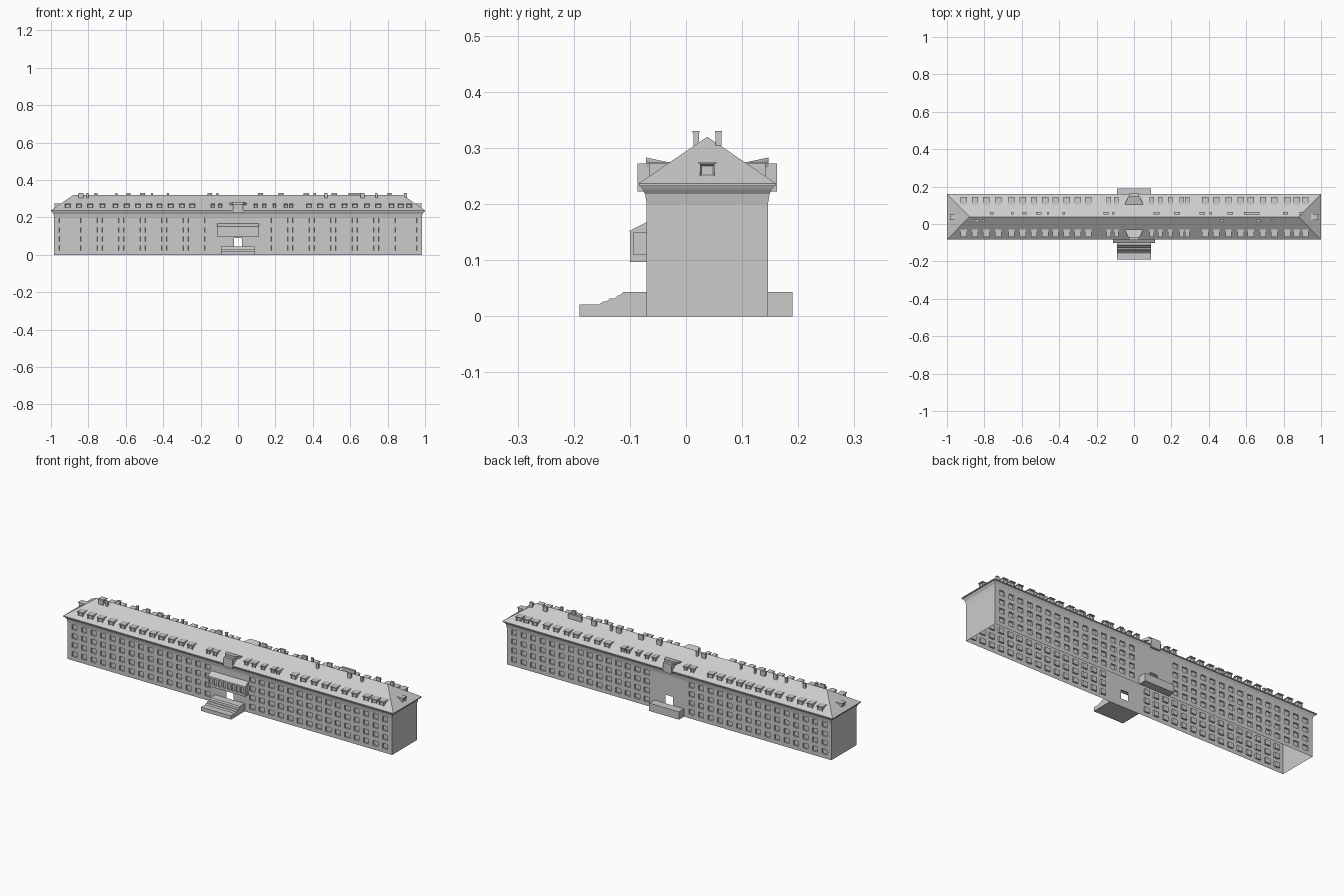
import bpy, bmesh
from math import pi
from mathutils import Matrix, Vector

if "Cube" in bpy.data.objects:
    bpy.data.objects.remove(bpy.data.objects["Cube"])

grey = bpy.data.materials.new("plain_grey")
grey.use_nodes = True
grey.diffuse_color = (0.6, 0.6, 0.6, 1)
grey.node_tree.nodes["Principled BSDF"].inputs["Base Color"].default_value = (0.6, 0.6, 0.6, 1)

YC = 0.038            # centre line of the block
HX, HY = 0.983, 0.108  # half length and half depth of the walls


def finish(bm, name, recalc=True):
    if recalc:
        bmesh.ops.recalc_face_normals(bm, faces=bm.faces)
    mesh = bpy.data.meshes.new(name)
    bm.to_mesh(mesh)
    bm.free()
    mesh.materials.append(grey)
    ob = bpy.data.objects.new(name, mesh)
    bpy.context.collection.objects.link(ob)
    return ob


def turned(angle, x=0):
    return Matrix.Translation((x, YC, 0)) @ Matrix.Rotation(angle, 4, "Z")


def box(bm, x0, x1, y0, y1, z0, z1, m=Matrix()):
    size = Matrix.Diagonal((x1 - x0, y1 - y0, z1 - z0, 1))
    mid = Matrix.Translation(((x0 + x1) / 2, (y0 + y1) / 2, (z0 + z1) / 2))
    return bmesh.ops.create_cube(bm, size=1, matrix=m @ mid @ size)["verts"]


def prism(bm, half, profile):
    """Extrude a (y, z) profile across x."""
    face = bm.faces.new([bm.verts.new((-half, y, z)) for y, z in profile])
    new = bmesh.ops.extrude_face_region(bm, geom=[face])["geom"]
    verts = [v for v in new if isinstance(v, bmesh.types.BMVert)]
    bmesh.ops.translate(bm, verts=verts, vec=(2 * half, 0, 0))


def panel(bm, xs, zs, depth, m, window=None, hole=None):
    """Wall grid with recessed window cells and an open door cell."""
    grid = [[bm.verts.new(m @ Vector((x, -depth, z))) for x in xs] for z in zs]
    recessed = []
    for j in range(len(zs) - 1):
        for i in range(len(xs) - 1):
            if hole and hole(i, j):
                continue
            f = bm.faces.new((grid[j][i], grid[j][i + 1], grid[j + 1][i + 1], grid[j + 1][i]))
            if window and window(i, j):
                recessed.append(f)
    if recessed:
        bm.normal_update()
        bmesh.ops.inset_individual(bm, faces=recessed, thickness=0.0005, depth=-0.008)


# Walls, open underneath, with four storeys of recessed windows
TOP = 0.22
rows = [0]
for s in range(4):
    rows += [0.022 + 0.049 * s, 0.049 + 0.049 * s]
rows.append(TOP)
COLS, START, STEP = 15, 0.12, 0.0575
cols = [0.1]
for c in range(COLS):
    cols += [START + STEP * c, START + STEP * c + 0.031]
cols.append(HX)

bm = bmesh.new()
odd = lambda i, j: i % 2 == 1 and j % 2 == 1
for angle in (0, pi):
    m = turned(angle)
    panel(bm, cols, rows, HY, m, window=odd)
    panel(bm, [-x for x in reversed(cols)], rows, HY, m, window=odd)
    panel(bm, [-0.1, -0.022, 0.022, 0.1], [0, 0.042, 0.09, TOP], HY, m,
          hole=lambda i, j: i == 1 and j == 1)
for angle in (pi / 2, -pi / 2):
    panel(bm, [-HY, HY], [0, TOP], HX, turned(angle))
finish(bm, "walls", recalc=False)


# Cornice and hipped roof, lofted through rectangular rings
def loft(name, rings):
    bm = bmesh.new()
    loops = [[bm.verts.new((sx * hx, YC + sy * hy, z))
              for sx, sy in ((-1, -1), (1, -1), (1, 1), (-1, 1))] for hx, hy, z in rings]
    for a, b in zip(loops, loops[1:]):
        for k in range(4):
            n = (k + 1) % 4
            bm.faces.new((a[k], a[n], b[n], b[k]))
    bm.faces.new(loops[0][::-1])
    bm.faces.new(loops[-1])
    bmesh.ops.remove_doubles(bm, verts=bm.verts, dist=0.0004)
    finish(bm, name)


loft("cornice", [(HX, HY, 0.2), (HX + 0.003, HY + 0.003, 0.218), (0.992, 0.115, 0.226),
                 (0.995, 0.119, 0.232)])
loft("hipped_roof", [(1.0, 0.122, 0.232), (1.0, 0.122, 0.237), (0.88, 0.0001, 0.32)])


# Dormers with recessed windows, on both slopes and both hips
def dormer(bm, m, depth, half):
    verts = box(bm, -half, half, -depth, -depth + 0.06, 0.243, 0.271, m)
    out = m.to_3x3() @ Vector((0, -1, 0))
    bm.normal_update()
    front = [f for f in {f for v in verts for f in v.link_faces} if f.normal.dot(out) > 0.9]
    bmesh.ops.inset_individual(bm, faces=front, thickness=0.004, depth=-0.004)
    box(bm, -half - 0.003, half + 0.003, -depth - 0.003, -depth + 0.06, 0.271, 0.275, m)


wide = [-0.91, -0.85, -0.79, -0.725, -0.655, -0.595, -0.535, -0.475, -0.42, -0.36,
        -0.30, -0.245, 0.38, 0.44, 0.505, 0.57, 0.625, 0.69, 0.75, 0.82, 0.87, 0.915]
small = [-0.135, -0.095, 0.095, 0.14, 0.195, 0.255, 0.285]
bm = bmesh.new()
for angle in (0, pi):
    for group, half in ((wide, 0.014), (small, 0.009)):
        for x in group:
            dormer(bm, turned(angle, x), 0.104, half)
for angle in (pi / 2, -pi / 2):
    dormer(bm, turned(angle), 0.982, 0.013)
finish(bm, "dormers")

# Central stair dormers with flared roofs that cut through the eaves
bm = bmesh.new()
for angle in (0, pi):
    m = turned(angle)
    box(bm, -0.027, 0.027, -0.124, -0.05, 0.222, 0.272, m)
    pts = [(s * w, y, z + t) for s in (-1, 1) for t in (0, 0.004)
           for w, y, z in ((0.03, -0.109, 0.279), (0.052, -0.062, 0.269))]
    pts += [(s * 0.027, -0.109, 0.265) for s in (-1, 1)]
    verts = [bm.verts.new(m @ Vector(p)) for p in pts]
    bmesh.ops.convex_hull(bm, input=verts)
finish(bm, "central_dormers")

# Chimneys either side of the ridge: (x, half width)
back = [(-0.76, 0.008), (-0.65, 0.006), (-0.585, 0.01), (-0.51, 0.014), (-0.46, 0.005),
        (-0.375, 0.005), (-0.15, 0.012), (-0.11, 0.006), (0.12, 0.014), (0.23, 0.014),
        (0.365, 0.014), (0.41, 0.006), (0.515, 0.014), (0.63, 0.04), (0.81, 0.012),
        (0.895, 0.008)]
front = [(-0.84, 0.014), (-0.805, 0.006), (0.47, 0.008), (0.665, 0.01), (0.74, 0.006)]
bm = bmesh.new()
for group, y in ((back, 0.058), (front, 0.018)):
    for x, half in group:
        box(bm, x - half, x + half, y - 0.005, y + 0.005, 0.285, 0.327)
        box(bm, x - half - 0.001, x + half + 0.001, y - 0.006, y + 0.006, 0.327, 0.33)
finish(bm, "chimneys")

# Glazed bay over the entrance
WALL = YC - HY
bm = bmesh.new()
prism(bm, 0.11, [(WALL, 0.097), (-0.094, 0.097), (-0.094, 0.15), (WALL, 0.15)])
prism(bm, 0.113, [(WALL, 0.149), (-0.101, 0.149), (-0.101, 0.152), (WALL, 0.168)])
box(bm, -0.113, 0.113, -0.1, WALL, 0.097, 0.11)
box(bm, -0.113, 0.113, -0.1, -0.094, 0.143, 0.15)
for k in range(9):
    x = -0.108 + 0.027 * k
    box(bm, x - 0.005, x + 0.005, -0.1, -0.094, 0.11, 0.143)
finish(bm, "entrance_bay")

# Front steps and back porch
bm = bmesh.new()
prism(bm, 0.09, [(WALL, 0), (-0.19, 0), (-0.19, 0.021), (-0.155, 0.021), (-0.148, 0.026),
                 (-0.141, 0.026), (-0.136, 0.032), (-0.127, 0.032), (-0.122, 0.037),
                 (-0.118, 0.037), (-0.112, 0.043), (WALL, 0.043)])
finish(bm, "front_steps")
bm = bmesh.new()
box(bm, -0.09, 0.09, YC + HY, 0.19, 0, 0.043)
finish(bm, "back_porch")
